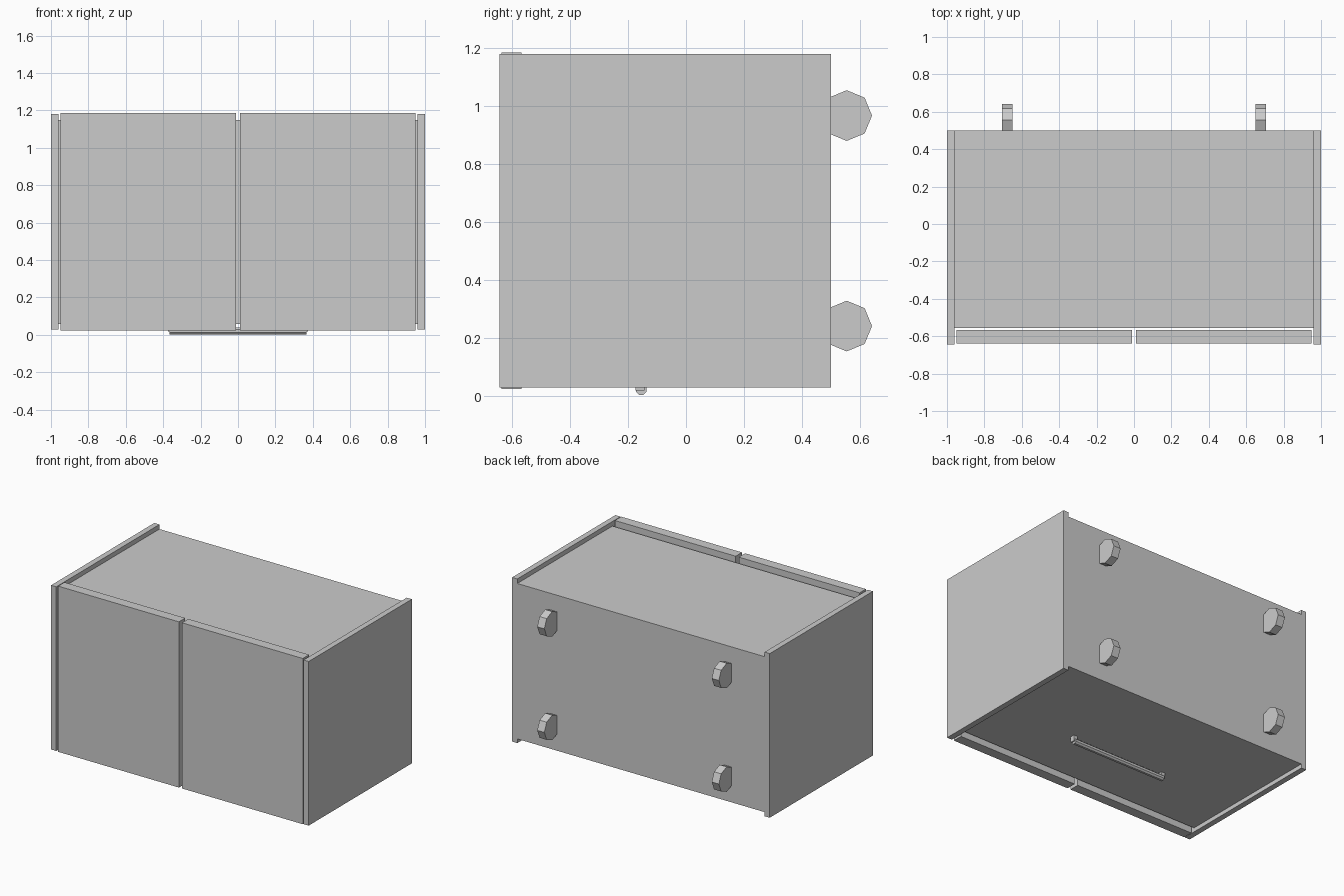
import bpy
import bmesh
from math import cos, sin, tau
from mathutils import Vector

default = bpy.data.objects.get("Cube")
if default:
    bpy.data.objects.remove(default, do_unlink=True)

GREY = (0.6, 0.6, 0.6, 1)
grey = bpy.data.materials.new("plain grey")
grey.use_nodes = True
grey.diffuse_color = GREY
for node in grey.node_tree.nodes:
    if node.type == "BSDF_PRINCIPLED":
        node.inputs["Base Color"].default_value = GREY


def finish(name, bm):
    bmesh.ops.recalc_face_normals(bm, faces=bm.faces)
    mesh = bpy.data.meshes.new(name)
    bm.to_mesh(mesh)
    bm.free()
    mesh.materials.append(grey)
    obj = bpy.data.objects.new(name, mesh)
    bpy.context.collection.objects.link(obj)
    return obj


def box(name, low, high):
    low, high = Vector(low), Vector(high)
    bm = bmesh.new()
    bmesh.ops.create_cube(bm, size=1)
    for v in bm.verts:
        v.co = (low + high) / 2 + v.co * (high - low)
    return finish(name, bm)


def octagon_bar(name, x0, x1, y, z, radius, turn=0):
    """Eight-sided prism lying along x."""
    bm = bmesh.new()
    ring = [bm.verts.new((x0, y + radius * cos(tau * (i + turn) / 8),
                          z + radius * sin(tau * (i + turn) / 8))) for i in range(8)]
    face = bm.faces.new(ring)
    side = bmesh.ops.extrude_face_region(bm, geom=[face], use_keep_orig=True)
    moved = [g for g in side["geom"] if isinstance(g, bmesh.types.BMVert)]
    bmesh.ops.translate(bm, vec=(x1 - x0, 0, 0), verts=moved)
    return finish(name, bm)


# Cabinet body, set in below and behind the panel edges
box("cabinet_body", (-0.96, -0.555, 0.057), (0.96, 0.5, 1.148))

for side, s in (("left", 1), ("right", -1)):
    # Side panel and door
    xs = sorted((s * 0.96, s * 1.0))
    box(side + "_side_panel", (xs[0], -0.645, 0.028), (xs[1], 0.5, 1.18))
    xs = sorted((s * 0.012, s * 0.95))
    box(side + "_door", (xs[0], -0.638, 0.022), (xs[1], -0.568, 1.185))

    # Round stand-offs on the back
    xs = sorted((s * 0.65, s * 0.705))
    for level, z in (("lower", 0.24), ("upper", 0.967)):
        octagon_bar(f"{side}_{level}_back_foot", xs[0], xs[1], 0.555, z, 0.0875)

    # Short post that carries the handle
    xs = sorted((s * 0.345, s * 0.375))
    box(side + "_handle_post", (xs[0], -0.175, 0.018), (xs[1], -0.143, 0.06))

# Slim handle bar under the cabinet
octagon_bar("handle_bar", -0.365, 0.365, -0.155, 0.021, 0.02, turn=0.5)
